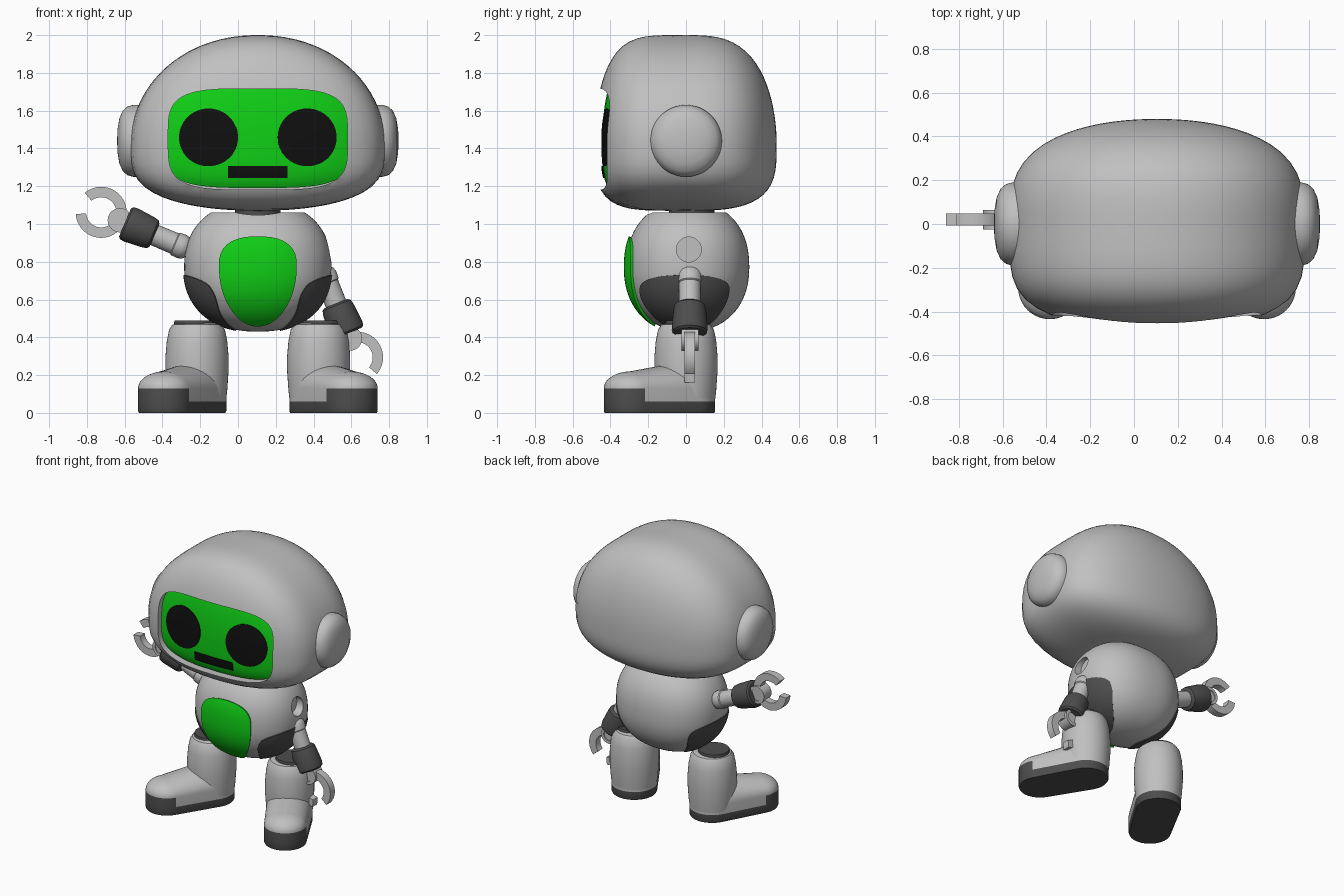
import bpy, bmesh
from math import sin, cos, pi, radians
from mathutils import Vector, Matrix

if "Cube" in bpy.data.objects:
    bpy.data.objects.remove(bpy.data.objects["Cube"])

CX = 0.105  # symmetry plane of the torso and head


def material(name, r, g, b):
    m = bpy.data.materials.new(name)
    m.use_nodes = True
    m.diffuse_color = (r, g, b, 1)
    m.node_tree.nodes["Principled BSDF"].inputs["Base Color"].default_value = (r, g, b, 1)
    return m


SHELL = material("light grey shell", 0.53, 0.53, 0.53)
RUBBER = material("dark grey rubber", 0.075, 0.075, 0.075)
GREEN = material("green panel", 0.005, 0.62, 0.008)
BLACK = material("black display", 0.005, 0.005, 0.005)


def finish(name, bm, mats, angle=35):
    bmesh.ops.remove_doubles(bm, verts=bm.verts, dist=1e-5)
    bmesh.ops.recalc_face_normals(bm, faces=bm.faces)
    me = bpy.data.meshes.new(name)
    bm.to_mesh(me)
    bm.free()
    ob = bpy.data.objects.new(name, me)
    bpy.context.collection.objects.link(ob)
    for m in mats:
        me.materials.append(m)
    smooth(ob, angle)
    return ob


def smooth(ob, angle=35):
    bpy.ops.object.select_all(action='DESELECT')
    ob.select_set(True)
    bpy.context.view_layer.objects.active = ob
    bpy.ops.object.shade_smooth_by_angle(angle=radians(angle))


def loft(name, rings, mats, rule=None):
    """Closed skin over equal-length rings; rule(ring, point) picks the material."""
    bm = bmesh.new()
    vs = [[bm.verts.new(p) for p in ring] for ring in rings]
    n = len(vs[0])
    for i in range(len(vs) - 1):
        for j in range(n):
            k = (j + 1) % n
            f = bm.faces.new((vs[i][j], vs[i][k], vs[i + 1][k], vs[i + 1][j]))
            f.material_index = rule(i, j) if rule else 0
    for ring, index in ((vs[0], 0), (vs[-1], len(vs))):
        f = bm.faces.new(ring)
        f.material_index = rule(index, 0) if rule else 0
    return finish(name, bm, mats)


def lathe(name, profile, mat, matrix, n=48):
    rings = [[matrix @ Vector((r * cos(2 * pi * j / n), r * sin(2 * pi * j / n), z))
              for j in range(n)] for r, z in [(max(r, 1e-4), z) for r, z in profile]]
    return loft(name, rings, [mat])


def cut(ob, cutter):
    mod = ob.modifiers.new("cut", 'BOOLEAN')
    mod.operation, mod.object, mod.solver = 'DIFFERENCE', cutter, 'EXACT'
    bpy.context.view_layer.objects.active = ob
    bpy.ops.object.modifier_apply(modifier=mod.name)
    bpy.data.objects.remove(cutter)
    smooth(ob)


# Rounded shells described by an implicit function (inside < 1)
def shell(c, a, front, back, up, low, p, qf, qb, ru, rl):
    def f(v):
        x, y, z = v - c
        fy = (-y / front) ** qf if y < 0 else (y / back) ** qb
        fz = (z / up) ** ru if z > 0 else (-z / low) ** rl
        return abs(x / a) ** p + fy + fz
    return f


def ray(f, origin, d):
    lo, hi = 0.0, 1.5
    for _ in range(32):
        mid = (lo + hi) / 2
        lo, hi = (mid, hi) if f(origin + d * mid) < 1 else (lo, mid)
    return origin + d * lo


def egg(name, f, c, top=None):
    bm = bmesh.new()
    bmesh.ops.create_uvsphere(bm, u_segments=72, v_segments=44, radius=1)
    for v in bm.verts:
        v.co = ray(f, c, v.co.normalized())
    if top:
        geom = bm.verts[:] + bm.edges[:] + bm.faces[:]
        bmesh.ops.bisect_plane(bm, geom=geom, plane_co=(0, 0, top), plane_no=(0, 0, 1), clear_outer=True)
        bmesh.ops.holes_fill(bm, edges=[e for e in bm.edges if e.is_boundary])
    return finish(name, bm, [SHELL])


def patch(name, f, outline, place, d, mat, lift, depth=0.03):
    """Plate following a shell, from a flat outline projected along d."""
    d = Vector(d)
    ca = sum(p[0] for p in outline) / len(outline)
    cb = sum(p[1] for p in outline) / len(outline)

    def on(a, b, off):
        p = ray(f, place(a, b), d)
        g = Vector([f(p + e) - f(p - e) for e in (Vector((h == 0, h == 1, h == 2)) * 1e-4 for h in range(3))])
        return p + g.normalized() * off
    steps = [(s / 14, lift) for s in range(15)] + [(1, lift - depth)]
    steps[0] = (0.01, lift)
    rings = [[on(ca + (a - ca) * s, cb + (b - cb) * s, off) for a, b in outline] for s, off in steps]
    return loft(name, rings, [mat])


def oval(ca, cb, ra, rb, e=2.0, n=64):
    def sp(t):
        return (1 if t > 0 else -1) * abs(t) ** (2 / e)
    return [(ca + ra * sp(cos(2 * pi * i / n)), cb + rb * sp(sin(2 * pi * i / n))) for i in range(n)]


def polygon(pts, rounds):
    """Corner-cut the polygon, then divide its sides evenly."""
    pts = [Vector(p) for p in pts]
    for _ in range(rounds):
        pts = [q for a, b in zip(pts, pts[1:] + pts[:1]) for q in (a.lerp(b, .25), a.lerp(b, .75))]
    k = 12 if rounds == 0 else 2
    return [a.lerp(b, i / k) for a, b in zip(pts, pts[1:] + pts[:1]) for i in range(k)]


# Head with recessed face
HC = Vector((CX, 0, 1.42))
head_f = shell(HC, 0.675, 0.485, 0.48, 0.58, 0.35, 2.1, 4.5, 3.1, 2.0, 3.4)
head = egg("head", head_f, HC)
face = oval(CX, 1.449, 0.475, 0.267, 4)
cut(head, loft("face_cutter", [[Vector((a, y, b)) for a, b in face] for y in (-0.8, -0.25)], [SHELL]))


def from_front(a, b):
    return Vector((a, 0, b))


FRONT = (0, -1, 0)
patch("face_screen", head_f, oval(CX, 1.449, 0.5, 0.28, 4), from_front, FRONT, GREEN, -0.04)
for side, label in ((-1, "right"), (1, "left")):
    patch(label + "_eye", head_f, oval(CX + side * 0.267, 1.46, 0.16, 0.157), from_front, FRONT, BLACK, -0.034, 0.008)
    turn = Matrix.Translation((CX, 0, 1.44)) @ Matrix.Rotation(side * pi / 2, 4, 'Y')
    lathe(label + "_ear", [(0, .5), (.19, .5), (.19, .66), (.182, .69), (.16, .715), (.12, .733), (.06, .743), (0, .745)],
          SHELL, turn)
patch("mouth", head_f, polygon([(-.055, 1.235), (.265, 1.235), (.265, 1.305), (-.055, 1.305)], 0),
      from_front, FRONT, BLACK, -0.034, 0.008)

# Torso with neck bowl and open left shoulder socket
BC = Vector((CX, 0.01, 0.77))
body_f = shell(BC, 0.39, 0.325, 0.325, 0.352, 0.34, 2.3, 2.2, 2.2, 2.3, 2.2)
body = egg("body", body_f, BC, 1.06)
bowl = [(0.28 * sin(pi * i / 24), -0.28 * cos(pi * i / 24)) for i in range(25)]
cut(body, lathe("neck_cutter", bowl, SHELL, Matrix.Translation((CX, -0.09, 1.3))))
cut(body, lathe("socket_cutter", [(0, 0), (.066, 0), (.066, .3), (0, .3)], SHELL,
                Matrix.Translation((0.43, 0.015, 0.865)) @ Matrix.Rotation(pi / 2, 4, 'Y')))
lathe("neck", [(0, .98), (.12, .98), (.12, 1.1), (0, 1.1)], RUBBER, Matrix.Translation((CX, 0.03, 0)))
patch("belly_panel", body_f, polygon([(-.09, .93), (.3, .93), (.31, .66), (.19, .47), (.02, .47), (-.1, .66)], 3),
      from_front, FRONT, GREEN, 0.014)
for side, label in ((-1, "right"), (1, "left")):
    patch(label + "_hip_pad", body_f,
          polygon([(-.23, .73), (.22, .73), (.23, .6), (.11, .44), (-.1, .44), (-.25, .6)], 3),
          lambda a, b: Vector((CX, a, b)), (side, 0, 0), RUBBER, 0.006)


# Arms, each built along its own axis around the cuff
def arm(label, x, z, angle):
    base = Matrix.Translation((x, 0.02, z)) @ Matrix.Rotation(pi / 2 - radians(angle), 4, 'Y')
    lathe(label + "_forearm", [(0, -.29), (.04, -.285), (.06, -.265), (.066, -.24), (.064, -.205),
                               (.058, -.2), (.056, 0), (0, 0)], SHELL, base)
    lathe(label + "_cuff", [(0, -.085), (.065, -.085), (.08, -.075), (.086, -.05), (.095, .05),
                            (.092, .075), (.08, .085), (0, .085)], RUBBER, base)
    lathe(label + "_wrist", [(0, -.038), (.042, -.038), (.042, -.045), (.064, -.045),
                             (.064, .045), (.042, .045), (.042, .038), (0, .038)], SHELL,
          base @ Matrix.Translation((0, 0, .115)) @ Matrix.Rotation(pi / 2, 4, 'X'))
    rings = []
    for i in range(41):
        t = radians(27 + (360 - 54) * i / 40)
        rings.append([base @ Vector((r * sin(t), y, 0.222 + r * cos(t)))
                      for r, y in ((.08, -.027), (.135, -.027), (.135, .027), (.08, .027))])
    loft(label + "_claw", rings, [SHELL])


arm("right", -0.52, 0.975, 157)
arm("left", 0.55, 0.5, -68)


# Legs and turned-out boots
def leg(label, side):
    x = CX + side * 0.322
    lathe(label + "_leg", [(0, .05), (.152, .05), (.16, .12), (.167, .22), (.167, .3), (.16, .38),
                           (.148, .44), (.13, .467), (.1, .475), (0, .475)], SHELL, Matrix.Translation((x, 0, 0)))
    lathe(label + "_leg_cap", [(0, .46), (.106, .46), (.108, .475), (.104, .49), (0, .49)], RUBBER,
          Matrix.Translation((x - side * -0.014, 0, 0)))
    fwd, lat, n = Vector((side * 0.5, -0.866, 0)), Vector((0.866, side * 0.5, 0)), 20

    def ring(z, h, shrink):
        pts = []
        for i in range(2 * n):
            toe = i < n
            t = pi * (i if toe else i - 1) / (n - 1)
            r = (0.145 if toe else 0.155) * shrink
            c = Vector((x, 0, 0)) + fwd * (0.335 if toe else 0)
            height = z + h * (0.09 if toe else 0.145)
            pts.append(c + lat * r * cos(t) + fwd * r * sin(t) + Vector((0, 0, height)))
        return pts
    rings = [ring(0, 0, .97), ring(.01, 0, 1), ring(.06, 0, 1), ring(.13, 0, 1)]
    rings += [ring(.13, sin(pi * k / 20), max(cos(pi * k / 20), .001)) for k in range(1, 11)]

    def rule(i, j):
        return int(i < 2 or (i == 2 and j < n - 1))
    loft(label + "_boot", rings, [SHELL, RUBBER], rule)


leg("right", -1)
leg("left", 1)
